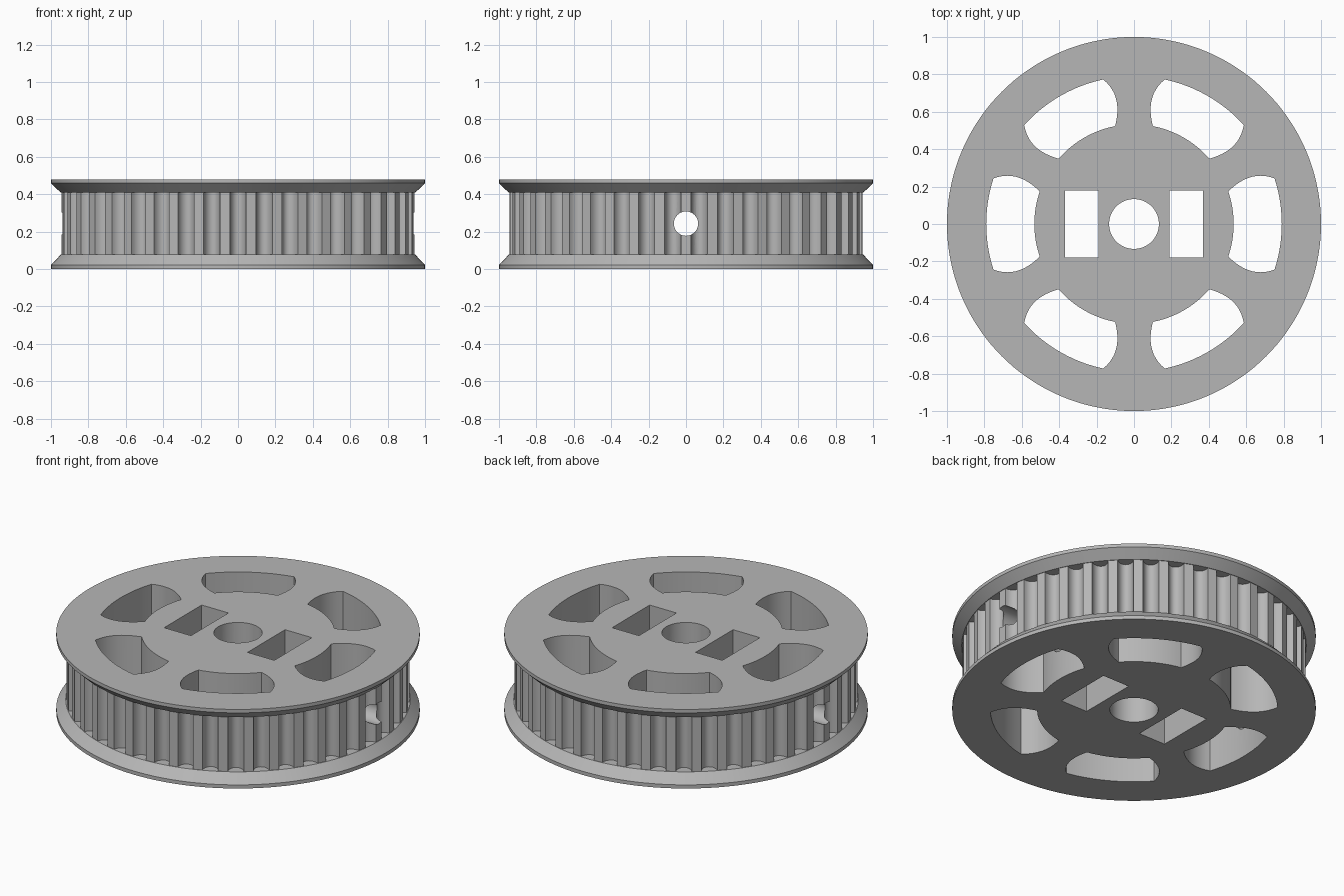
import bpy, bmesh, math
from math import sin, cos, pi, radians

if "Cube" in bpy.data.objects:
    bpy.data.objects.remove(bpy.data.objects["Cube"], do_unlink=True)

TEETH = 42
BODY_R = 0.945
HEIGHT = 0.48
SEGMENTS = 144

grey = bpy.data.materials.new("light_grey")
grey.use_nodes = True
grey.diffuse_color = (0.47, 0.47, 0.47, 1)
grey.node_tree.nodes["Principled BSDF"].inputs["Base Color"].default_value = (0.47, 0.47, 0.47, 1)


def loft(name, outline, levels):
    """Stack an outline at (scale, z) levels and cap both ends."""
    bm = bmesh.new()
    rings = [[bm.verts.new((x * s, y * s, z)) for x, y in outline] for s, z in levels]
    n = len(outline)
    for low, high in zip(rings, rings[1:]):
        for i in range(n):
            j = (i + 1) % n
            bm.faces.new((low[i], low[j], high[j], high[i]))
    bm.faces.new(rings[0][::-1])
    bm.faces.new(rings[-1])
    mesh = bpy.data.meshes.new(name)
    bm.to_mesh(mesh)
    bm.free()
    mesh.materials.append(grey)
    obj = bpy.data.objects.new(name, mesh)
    bpy.context.scene.collection.objects.link(obj)
    return obj


def polar(r, a):
    return (r * cos(a), r * sin(a))


def circle(r, n):
    return [polar(r, 2 * pi * i / n) for i in range(n)]


def combine(target, tool, operation):
    """Apply a boolean and discard the tool object."""
    tool.hide_render = True
    bpy.context.view_layer.objects.active = target
    mod = target.modifiers.new(operation, 'BOOLEAN')
    mod.operation = operation
    mod.solver = 'EXACT'
    mod.object = tool
    bpy.ops.object.modifier_apply(modifier=mod.name)
    bpy.data.objects.remove(tool, do_unlink=True)


def toothed_outline(half_width=0.044, depth=0.055, steps=10):
    """Rounded belt grooves around the rim, one centred on the front."""
    pts = []
    for k in range(TEETH):
        centre = -pi / 2 + 2 * pi * k / TEETH
        for i in range(steps + 1):
            a = pi * i / steps
            pts.append(polar(BODY_R - depth * sin(a), centre - half_width * cos(a) / BODY_R))
    return pts


def window_outline(centre, inner=0.533, outer=0.79, steps=12):
    """Lightening window: two concentric arcs joined by bulging sides."""
    def side(s):
        angle = radians(18 + 1.1 * s + 3.4 * 4 * s * (1 - s))
        return outer + (inner - outer) * s, angle
    steps_s = [i / steps for i in range(steps + 1)]
    upper = [side(s) for s in steps_s]
    half_out, half_in = upper[0][1], upper[-1][1]
    pts = [(outer, half_out * (2 * s - 1)) for s in steps_s[:-1]]
    pts += upper
    pts += [(inner, half_in * (1 - 2 * s)) for s in steps_s[1:-1]]
    pts += [(r, -a) for r, a in upper[:0:-1]]
    return [polar(r, a + centre) for r, a in pts]


# Toothed body with a chamfered flange at each end
pulley = loft("pulley", toothed_outline(), [(1, 0.05), (1, 0.44)])
rim = circle(1, SEGMENTS)
lip = BODY_R + 0.003
combine(pulley, loft("lower_flange", rim, [(1, 0), (1, 0.022), (lip, 0.077)]), 'UNION')
combine(pulley, loft("upper_flange", rim, [(lip, 0.409), (1, 0.459), (1, HEIGHT)]), 'UNION')

# Vertical openings: six windows, shaft bore, two rectangular slots
through = [(1, -0.1), (1, HEIGHT + 0.1)]
for k in range(6):
    combine(pulley, loft("window_cutter", window_outline(k * pi / 3), through), 'DIFFERENCE')
combine(pulley, loft("bore_cutter", circle(0.133, 64), through), 'DIFFERENCE')
for x in (-0.28, 0.28):
    slot = [(x + sx * 0.09, sy * 0.18) for sx, sy in ((-1, -1), (1, -1), (1, 1), (-1, 1))]
    combine(pulley, loft("slot_cutter", slot, through), 'DIFFERENCE')

# Cross hole running from side to side
cross = loft("cross_hole_cutter", circle(0.065, 40), [(1, -1.2), (1, 1.2)])
cross.rotation_euler = (0, pi / 2, 0)
cross.location.z = 0.243
bpy.context.view_layer.update()
combine(pulley, cross, 'DIFFERENCE')

# Smooth curved walls, crisp edges
bpy.ops.object.select_all(action='DESELECT')
pulley.select_set(True)
bpy.context.view_layer.objects.active = pulley
bpy.ops.object.shade_smooth_by_angle(angle=radians(30))
